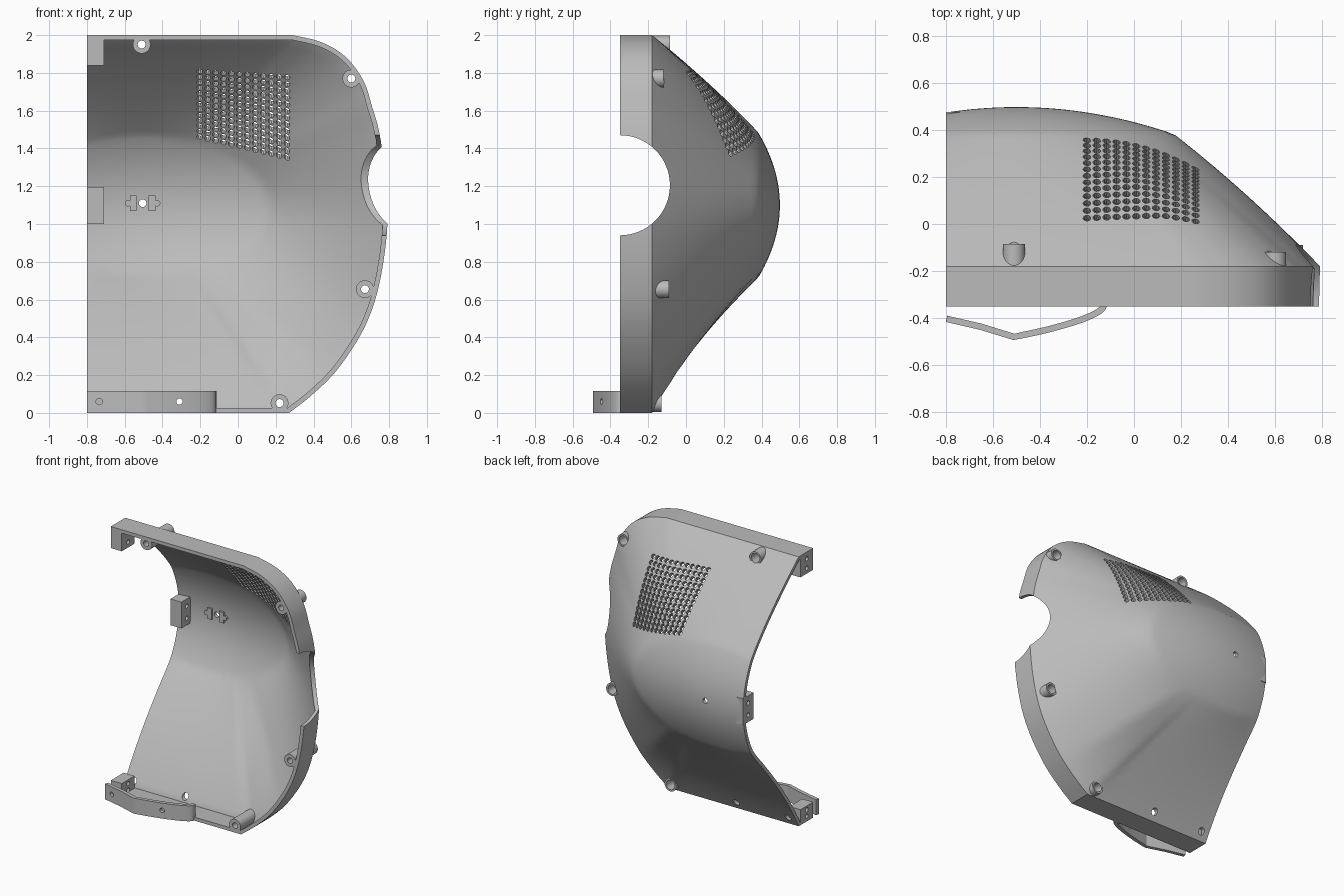
import bpy, bmesh, math
from mathutils import Vector, Matrix

if "Cube" in bpy.data.objects:
    bpy.data.objects.remove(bpy.data.objects["Cube"])

grey = bpy.data.materials.new("plain grey")
grey.use_nodes = True
grey.diffuse_color = (0.5, 0.5, 0.5, 1)
grey.node_tree.nodes["Principled BSDF"].inputs["Base Color"].default_value = (0.5, 0.5, 0.5, 1)


def make(name, bm):
    mesh = bpy.data.meshes.new(name)
    bm.to_mesh(mesh)
    bm.free()
    obj = bpy.data.objects.new(name, mesh)
    bpy.context.collection.objects.link(obj)
    mesh.materials.append(grey)
    return obj


def smooth(obj):
    bpy.ops.object.select_all(action='DESELECT')
    obj.select_set(True)
    bpy.context.view_layer.objects.active = obj
    bpy.ops.object.shade_smooth_by_angle(angle=math.radians(28))


def rod(bm, start, end, r, n=20):
    a, b = Vector(start), Vector(end)
    turn = (b - a).to_track_quat('Z', 'Y').to_matrix().to_4x4()
    bmesh.ops.create_cone(bm, cap_ends=True, segments=n, radius1=r, radius2=r,
                          depth=(b - a).length,
                          matrix=Matrix.Translation((a + b) / 2) @ turn)


def box(bm, x0, x1, y0, y1, z0, z1):
    scale = Matrix.Diagonal((x1 - x0, y1 - y0, z1 - z0, 1))
    mid = Matrix.Translation(((x0 + x1) / 2, (y0 + y1) / 2, (z0 + z1) / 2))
    bmesh.ops.create_cube(bm, size=1, matrix=mid @ scale)


def cut(obj, bm):
    """Subtract the cutter, trying the next solver when one fails."""
    cutter = make("cutter", bm)
    cutter.hide_render = True
    mod = obj.modifiers.new("cut", 'BOOLEAN')
    mod.operation, mod.object = 'DIFFERENCE', cutter
    before = len(obj.data.polygons)
    result = obj.data
    for solver in ('MANIFOLD', 'EXACT', 'FLOAT'):
        mod.solver = solver
        graph = bpy.context.evaluated_depsgraph_get()
        mesh = bpy.data.meshes.new_from_object(obj.evaluated_get(graph), depsgraph=graph)
        if before / 2 < len(mesh.polygons) != before:
            result = mesh
            break
    obj.modifiers.remove(mod)
    obj.data = result
    bpy.data.objects.remove(cutter)


def spline(pts, steps):
    """Smooth curve through the points."""
    p = [Vector(q) for q in pts]
    p = [2 * p[0] - p[1]] + p + [2 * p[-1] - p[-2]]
    out = []
    for a, b, c, d in zip(p, p[1:], p[2:], p[3:]):
        for k in range(steps):
            t = k / steps
            out.append(b + t / 2 * ((c - a) + t * ((2*a - 5*b + 4*c - d) + t * (3*(b - c) + d - a))))
    return out + [p[-2]]


def lookup(curve, v):
    if v <= curve[0][0]:
        return curve[0][1]
    for a, b in zip(curve, curve[1:]):
        if v <= b[0]:
            return a[1] + (b[1] - a[1]) * (v - a[0]) / (b[0] - a[0])
    return curve[-1][1]


# Outline of the shell
RIM, FRONT, WALL = -0.18, -0.35, 0.026
arc = spline([(.29, 2), (.44, 1.963), (.57, 1.885), (.665, 1.757), (.71, 1.62), (.747, 1.49), (.775, 1.3),
              (.79, 1.13), (.788, .95), (.757, .725), (.707, .54), (.63, .38), (.51, .21),
              (.38, .085), (.27, 0)], 4)
outline = ([Vector((-.8 + 1.09 * i / 16, 2)) for i in range(16)] + arc
           + [Vector((.27 - 1.07 * i / 16, 0)) for i in range(1, 17)])
centre = Vector((-.8, 1.1))

# Distance from the dome's middle to the outline, by angle
middle = Vector((-.5, 1.1))
reach = [(math.atan2(d.y, d.x), d.length) for d in (p - middle for p in outline) if d.x > .01]
reach = sorted(reach + [(math.pi / 2, .9), (-math.pi / 2, 1.1)])


def depth(p):
    """Elliptical dome, then a slightly bent slope down to the rim."""
    d = Vector((abs(p.x - middle.x), p.y - middle.y))
    e = math.hypot(d.x / .67, d.y / .385)
    if e <= 1:
        return .497 - .115 * e * e
    angle = math.atan2(d.y, d.x)
    inner = d.length / e
    f = min(1, (d.length - inner) / (lookup(reach, angle) - inner))
    hollow = min(1, max(0, (-.75 - angle) / .25))
    bend = .02 * (1 - hollow) - .045 * hollow
    return .382 + (RIM - .382) * f + 4 * bend * f * (1 - f)


# Outer skin
bm = bmesh.new()
rings = [[bm.verts.new((p.x, FRONT, p.y)) for p in outline],
         [bm.verts.new((p.x, RIM, p.y)) for p in outline]]
COUNT = 44
for k in range(1, COUNT):
    ring = []
    for p in outline:
        q = centre + (1 - k / COUNT) * (p - centre)
        ring.append(bm.verts.new((q.x, depth(q), q.y)))
    rings.append(ring)
pole = bm.verts.new((centre.x, depth(centre), centre.y))
for r0, r1 in zip(rings, rings[1:]):
    for i in range(len(outline) - 1):
        bm.faces.new((r0[i], r0[i + 1], r1[i + 1], r1[i]))
for i in range(len(outline) - 1):
    bm.faces.new((rings[-1][i], rings[-1][i + 1], pole))
bm.normal_update()
if sum(f.normal.y * f.calc_area() for f in bm.faces) < 0:
    bmesh.ops.reverse_faces(bm, faces=bm.faces[:])
    bm.normal_update()

# Inner skin and the edge strip that closes the wall
skin = bm.faces[:]
border = [(e.link_loops[0].vert, e.link_loops[0].link_loop_next.vert)
          for e in bm.edges if e.is_boundary]
inner = {}
for v in bm.verts[:]:
    n = v.normal.copy()
    if v.co.x < -.7999:
        n.x = 0
    if v.co.y < FRONT + .001:
        n.y = 0
    inner[v] = bm.verts.new(v.co - WALL * n.normalized())
for f in skin:
    bm.faces.new([inner[v] for v in reversed(f.verts[:])])
for a, b in border:
    bm.faces.new((b, a, inner[a], inner[b]))
shell = make("shell", bm)

# Round side notch
bm = bmesh.new()
rod(bm, (.35, FRONT, 1.205), (1, FRONT, 1.205), .265, 64)
cut(shell, bm)

# Screw holes through the shell
bosses = [(-.51, 1.95, -.085), (.6, 1.77, -.12), (.672, .655, -.09), (.22, .052, -.13)]
strip_holes = (-.735, -.31)
bm = bmesh.new()
for x, z, end in bosses:
    rod(bm, (x, -.25, z), (x, .3, z), .034)
for x in strip_holes:
    rod(bm, (x, -.3, .06), (x, .1, .06), .024)
rod(bm, (-.505, .3, 1.11), (-.505, .6, 1.11), .02)
cut(shell, bm)

# Grid of vent holes
bm = bmesh.new()
axis = Vector((.1, .7, .7)).normalized() * .09
for i in range(12):
    for j in range(13):
        x = -.2 + .042 * i
        z = 1.825 - .03 * i / 11 - j * (.345 + .075 * i / 11) / 12
        spot = Vector((x, depth(Vector((x, z))), z))
        rod(bm, spot - axis, spot + axis, .0165, 10)
cut(shell, bm)
smooth(shell)

# Screw bosses with a counterbore open at the back
for n, (x, z, end) in enumerate(bosses):
    bm = bmesh.new()
    rod(bm, (x, FRONT, z), (x, end, z), .047, 32)
    boss = make(f"screw_boss_{n + 1}", bm)
    bm = bmesh.new()
    rod(bm, (x, -.25, z), (x, .2, z), .034)
    cut(boss, bm)
    bm = bmesh.new()
    rod(bm, (x, -.5, z), (x, 0, z), .021)
    cut(boss, bm)
    smooth(boss)

# Joining blocks on the straight edge
for name, y0, y1, z0, z1 in (("top_block", FRONT, -.2, 1.84, 1.99),
                             ("middle_block", .35, .475, 1, 1.195),
                             ("bottom_block", FRONT, -.2, .01, .115)):
    bm = bmesh.new()
    box(bm, -.8, -.71, y0, y1, z0, z1)
    block = make(name, bm)
    bm = bmesh.new()
    for t in (.27, .73):
        z = z0 + t * (z1 - z0)
        rod(bm, (-.9, (y0 + y1) / 2, z), (-.6, (y0 + y1) / 2, z), .016)
    cut(block, bm)
    smooth(block)

# Bowed strip in front of the bottom edge
path = [Vector((-.797, -.403)), Vector((-.65, -.437))] + spline(
    [(-.51, -.48), (-.36, -.447), (-.22, -.405), (-.14, -.365), (-.128, -.33)], 5)
bm = bmesh.new()
low = []
for i, p in enumerate(path):
    d = (path[min(i + 1, len(path) - 1)] - path[max(i - 1, 0)]).normalized()
    side = Vector((-d.y, d.x)) * .0135
    low.append([bm.verts.new((q.x, q.y, z)) for q in (p - side, p + side) for z in (0, .115)])
for a, b in zip(low, low[1:]):
    for m, n in ((0, 1), (1, 3), (3, 2), (2, 0)):
        bm.faces.new((a[m], a[n], b[n], b[m]))
for end in (low[0], low[-1]):
    bm.faces.new([end[k] for k in (0, 1, 3, 2)])
bmesh.ops.recalc_face_normals(bm, faces=bm.faces[:])
strip = make("front_strip", bm)
bm = bmesh.new()
for x in strip_holes:
    rod(bm, (x, -.6, .06), (x, -.37, .06), .017)
cut(strip, bm)
smooth(strip)

# Small pads inside, either side of the centre hole
for name, s in (("left_pad", 1), ("right_pad", -1)):
    bm = bmesh.new()
    x = -.505 + .05 * s
    box(bm, x - .018, x + .018, .455, .48, 1.07, 1.15)
    rod(bm, (x + .027 * s, .455, 1.11), (x + .027 * s, .48, 1.11), .017)
    smooth(make(name, bm))
